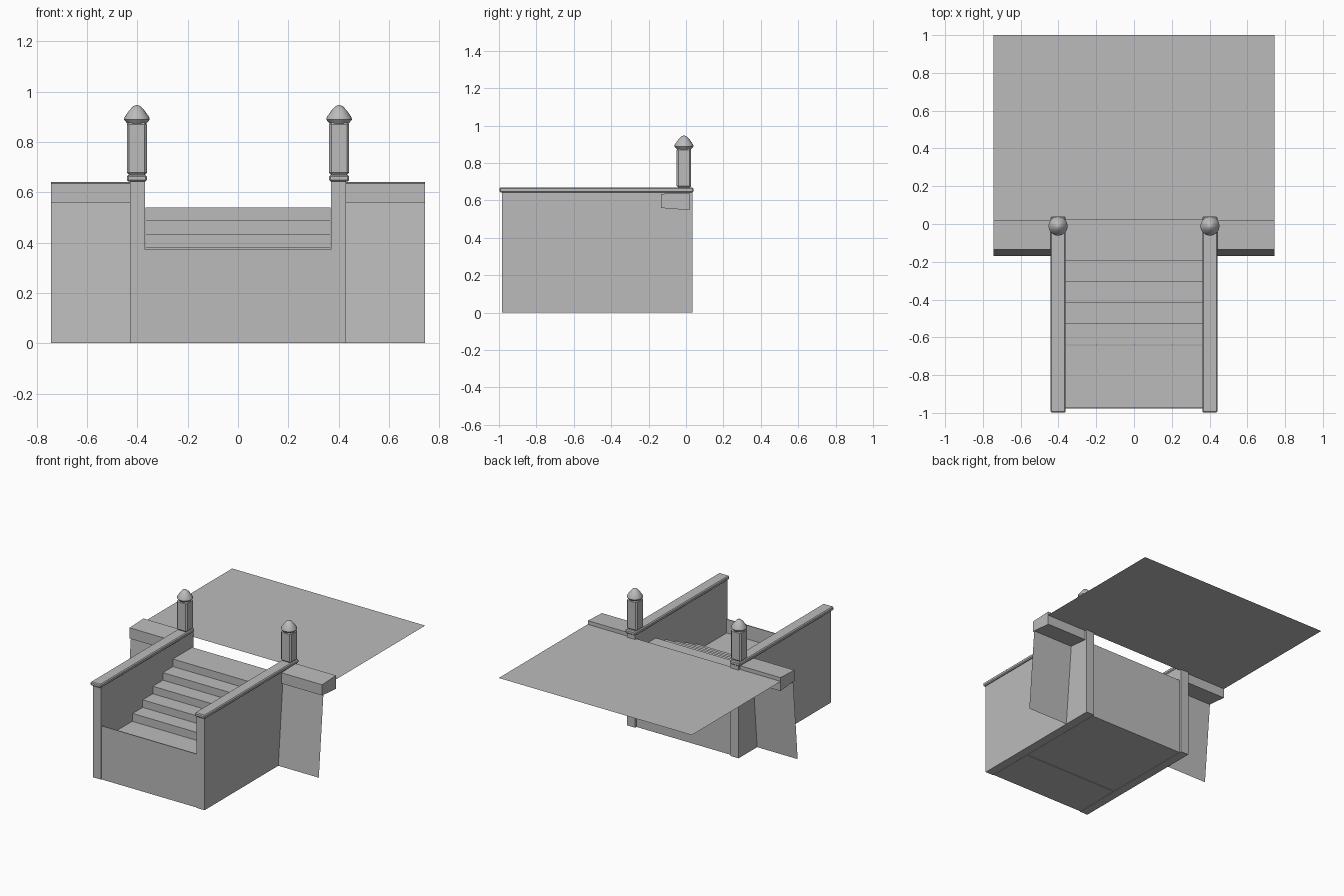
import bpy, bmesh, math

if "Cube" in bpy.data.objects:
    bpy.data.objects.remove(bpy.data.objects["Cube"])

stone = bpy.data.materials.new("grey_stone")
stone.diffuse_color = (0.5, 0.5, 0.5, 1)
stone.use_nodes = True
stone.node_tree.nodes["Principled BSDF"].inputs["Base Color"].default_value = stone.diffuse_color


def finish(name, bm, bevel=0.0):
    if bevel:
        bmesh.ops.bevel(bm, geom=bm.edges[:], offset=bevel, segments=1,
                        affect='EDGES', profile=0.5)
    me = bpy.data.meshes.new(name)
    bm.to_mesh(me)
    bm.free()
    me.materials.append(stone)
    ob = bpy.data.objects.new(name, me)
    bpy.context.collection.objects.link(ob)
    return ob


def extrude_x(name, profile, x0, x1, bevel=0.0):
    """Closed (y, z) profile extruded from x0 to x1."""
    bm = bmesh.new()
    face = bm.faces.new([bm.verts.new((x0, y, z)) for y, z in profile])
    new = bmesh.ops.extrude_face_region(bm, geom=[face])["geom"]
    bmesh.ops.translate(bm, vec=(x1 - x0, 0, 0),
                        verts=[v for v in new if isinstance(v, bmesh.types.BMVert)])
    bmesh.ops.recalc_face_normals(bm, faces=bm.faces[:])
    return finish(name, bm, bevel)


def box(name, x0, x1, y0, y1, z0, z1, bevel=0.0):
    return extrude_x(name, [(y0, z0), (y1, z0), (y1, z1), (y0, z1)], x0, x1, bevel)


def sheet(name, corners):
    bm = bmesh.new()
    bm.faces.new([bm.verts.new(c) for c in corners])
    return finish(name, bm)


def lathe(name, profile, cx, cy, sides=16):
    """Spin an (r, z) profile around a vertical axis."""
    bm = bmesh.new()
    vs = [bm.verts.new((r, 0, z)) for r, z in profile]
    es = [bm.edges.new(p) for p in zip(vs, vs[1:])]
    bmesh.ops.spin(bm, geom=vs + es, cent=(0, 0, 0), axis=(0, 0, 1),
                   angle=math.tau, steps=sides)
    bmesh.ops.remove_doubles(bm, verts=bm.verts[:], dist=1e-4)
    bmesh.ops.recalc_face_normals(bm, faces=bm.faces[:])
    bmesh.ops.translate(bm, vec=(cx, cy, 0), verts=bm.verts[:])
    return finish(name, bm)


# Staircase: stepped profile rising to the back
steps = [(0.02, 0.0), (-0.637, 0.0)]
y, z = -0.637, 0.33
for i in range(5):
    steps += [(y, z), (y + 0.111, z)]
    y, z = y + 0.111, z + 0.0525
steps[-1] = (0.02, 0.54)
extrude_x("steps", steps, -0.367, 0.367)

# Lower landing with a thin front wall
box("landing", -0.367, 0.367, -0.972, -0.642, 0.0, 0.277)
box("front_wall", -0.369, 0.369, -0.978, -0.972, 0.0, 0.373)

# Upper ground behind the stairs
sheet("upper_ground", [(-0.745, 0.02, 0.615), (0.745, 0.02, 0.615),
                       (0.745, 1.0, 0.615), (-0.745, 1.0, 0.615)])

for side, s in (("left", -1), ("right", 1)):
    # Side wall and its coping
    a, b = sorted((s * 0.369, s * 0.43))
    box(side + "_side_wall", a, b, -0.983, 0.035, 0.0, 0.645)
    a, b = sorted((s * 0.362, s * 0.442))
    box(side + "_coping", a, b, -0.998, 0.04, 0.643, 0.669, 0.006)

    # Chamfered post with a turned finial
    box(side + "_post", a, b, -0.05, 0.028, 0.669, 0.878, 0.009)
    top = lathe(side + "_finial",
                [(0, 0.872), (0.037, 0.872), (0.051, 0.889), (0.049, 0.899),
                 (0.030, 0.926), (0.015, 0.942), (0, 0.948)], s * 0.402, -0.011)
    bpy.ops.object.select_all(action='DESELECT')
    top.select_set(True)
    bpy.context.view_layer.objects.active = top
    bpy.ops.object.shade_smooth_by_angle(angle=math.radians(35))

    # Quay ledge and leaning retaining panel
    a, b = sorted((s * 0.428, s * 0.743))
    extrude_x(side + "_ledge", [(-0.134, 0.56), (0.02, 0.548), (0.02, 0.641),
                                (-0.134, 0.635)], a, b)
    sheet(side + "_retaining_panel", [(a, -0.17, 0), (b, -0.17, 0),
                                      (b, -0.12, 0.56), (a, -0.12, 0.56)])
